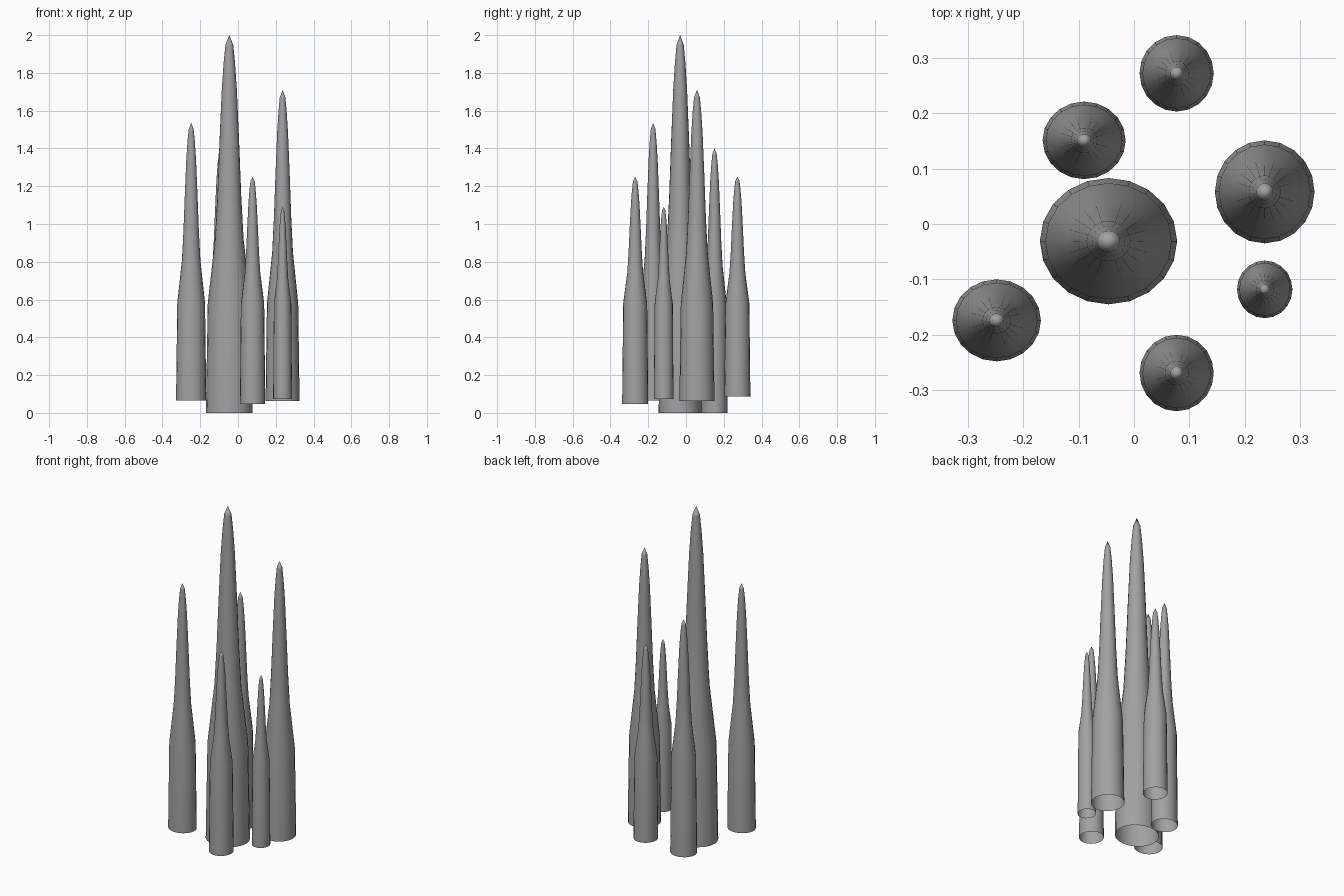
import bpy, bmesh, math

cube = bpy.data.objects.get("Cube")
if cube:
    bpy.data.objects.remove(cube, do_unlink=True)

stone = bpy.data.materials.new("grey_stone")
stone.use_nodes = True
stone.diffuse_color = (0.36, 0.36, 0.36, 1)
stone.node_tree.nodes["Principled BSDF"].inputs["Base Color"].default_value = stone.diffuse_color

SIDES = 20
SHOULDER = 0.58
# Upper taper: (share of the way from shoulder to tip, share of the base radius)
TAPER = [(0, 0.92), (0.24, 0.61), (0.4, 0.51), (0.6, 0.42),
         (0.8, 0.32), (0.9, 0.24), (0.965, 0.165)]


def spire(name, x, y, rx, ry, bottom, top):
    """Open-bottomed round tower with a long taper and a small pointed cap."""
    bm = bmesh.new()
    span = top - SHOULDER
    profile = [(bottom, 1)] + [(SHOULDER + t * span, r) for t, r in TAPER]
    rings = []
    for z, r in profile:
        rings.append([bm.verts.new((rx * r * math.cos(a), ry * r * math.sin(a), z))
                      for a in (math.tau * i / SIDES for i in range(SIDES))])
    tip = bm.verts.new((0, 0, top))
    for i in range(SIDES):
        j = (i + 1) % SIDES
        for low, high in zip(rings, rings[1:]):
            bm.faces.new((low[i], low[j], high[j], high[i]))
        bm.faces.new((rings[-1][i], rings[-1][j], tip))
    # Crease where the cap meets the shaft
    for i in range(SIDES):
        bm.edges.get((rings[-1][i], rings[-1][(i + 1) % SIDES])).smooth = False
    for face in bm.faces:
        face.smooth = True
    mesh = bpy.data.meshes.new(name)
    bm.to_mesh(mesh)
    bm.free()
    mesh.materials.append(stone)
    obj = bpy.data.objects.new(name, mesh)
    obj.location = (x, y, 0)
    bpy.context.collection.objects.link(obj)


# Cluster of spires around the tallest one
spire("main_spire", -0.046, -0.031, 0.124, 0.114, 0, 2)
spire("left_tall_spire", 0.236, 0.058, 0.090, 0.093, 0.063, 1.71)
spire("back_spire", 0.077, 0.272, 0.067, 0.069, 0.087, 1.25)
spire("back_right_spire", -0.090, 0.151, 0.075, 0.070, 0, 1.40)
spire("right_spire", -0.248, -0.174, 0.080, 0.074, 0.065, 1.535)
spire("front_spire", 0.077, -0.269, 0.067, 0.069, 0.048, 1.25)
spire("left_small_spire", 0.236, -0.118, 0.050, 0.052, 0.073, 1.09)
